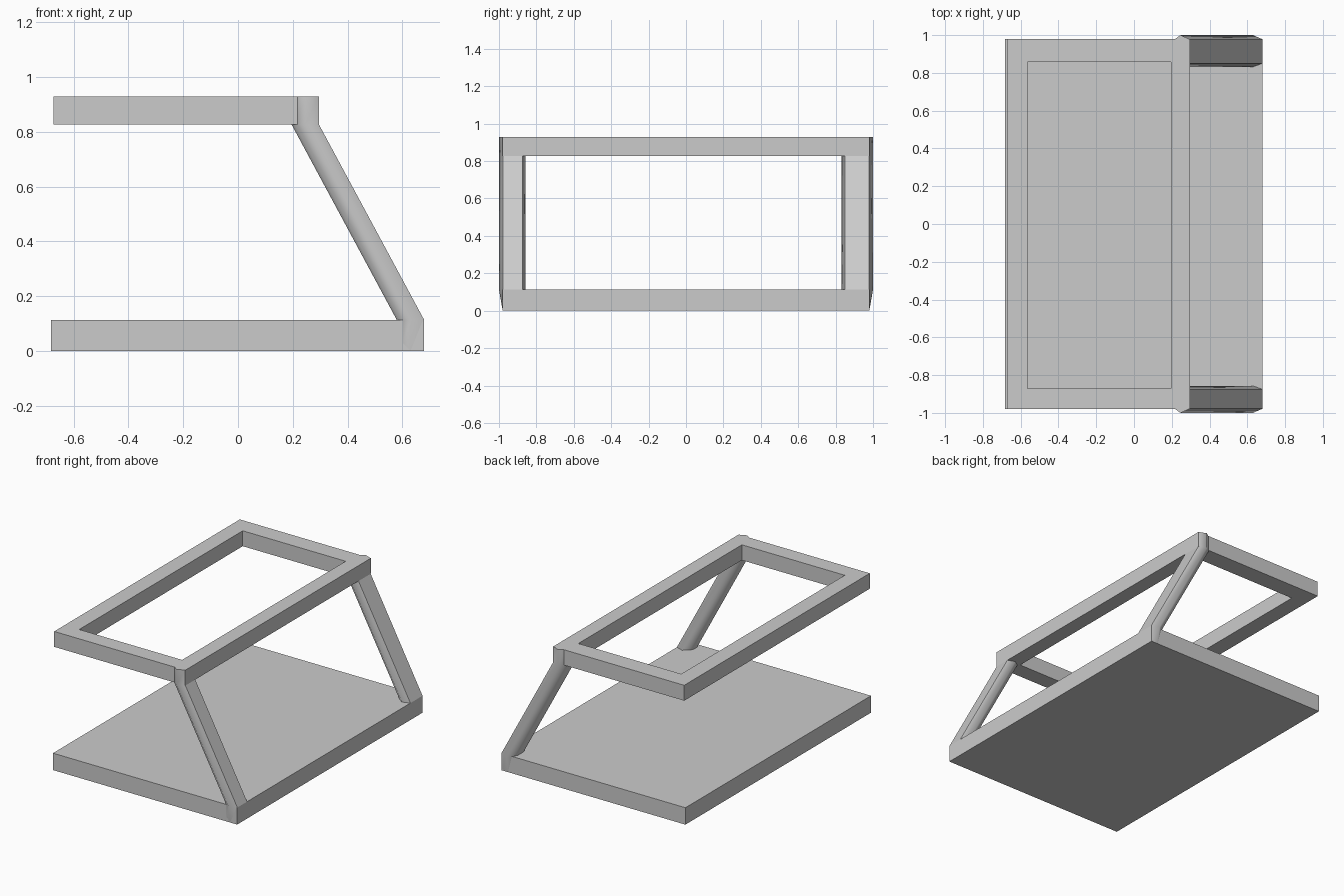
import bpy, math

if "Cube" in bpy.data.objects:
    bpy.data.objects.remove(bpy.data.objects["Cube"])

BASE_TOP, RAIL_BOTTOM, RAIL_TOP = 0.113, 0.826, 0.929


def make_object(name, verts, faces):
    mesh = bpy.data.meshes.new(name)
    mesh.from_pydata(verts, [], faces)
    mesh.update()
    obj = bpy.data.objects.new(name, mesh)
    bpy.context.collection.objects.link(obj)
    return obj


def rect(x0, x1, y0, y1, z):
    return [(x0, y0, z), (x1, y0, z), (x1, y1, z), (x0, y1, z)]


# base slab
make_object("base_plate",
            rect(-0.682, 0.68, -0.98, 0.98, 0) + rect(-0.682, 0.68, -0.98, 0.98, BASE_TOP),
            [(3, 2, 1, 0), (4, 5, 6, 7)] +
            [(i, (i + 1) % 4, 4 + (i + 1) % 4, 4 + i) for i in range(4)])

# open rectangular top frame: outer and inner loops at two heights
outer = (-0.673, 0.296, -0.98, 0.98)
inner = (-0.565, 0.196, -0.87, 0.857)
verts = []
for z in (RAIL_BOTTOM, RAIL_TOP):
    verts += rect(*outer, z) + rect(*inner, z)
faces = []
for i in range(4):
    j = (i + 1) % 4
    faces += [(i, j, 8 + j, 8 + i),              # outside wall
              (4 + j, 4 + i, 12 + i, 12 + j),    # inside wall
              (8 + i, 8 + j, 12 + j, 12 + i),    # top
              (j, i, 4 + i, 4 + j)]              # bottom
make_object("top_frame", verts, faces)


# slanted leg: flat front, rounded back, upright where it meets base and frame
def leg(name, side, y_in, y_out):
    profile = [(0.0, y_in + 0.018), (0.0, y_out - 0.022),
               (-0.05, y_out), (-0.088, y_out - 0.027), (-0.1, y_out - 0.055),
               (-0.1, y_in + 0.055), (-0.088, y_in + 0.027), (-0.05, y_in)]
    n = len(profile)
    verts = []
    for x, z in ((0.68, 0), (0.68, BASE_TOP), (0.296, RAIL_BOTTOM), (0.296, RAIL_TOP)):
        limit = 0.98 if z == 0 else 1.0
        verts += [(x + px, side * min(py, limit), z) for px, py in profile]
    faces = [tuple(range(n))[::-1], tuple(range(3 * n, 4 * n))]
    for k in range(3):
        for i in range(n):
            j = (i + 1) % n
            faces.append((k * n + i, k * n + j, (k + 1) * n + j, (k + 1) * n + i))
    if side < 0:
        faces = [f[::-1] for f in faces]
    obj = make_object(name, verts, faces)
    bpy.ops.object.select_all(action='DESELECT')
    obj.select_set(True)
    bpy.context.view_layer.objects.active = obj
    bpy.ops.object.shade_smooth_by_angle(angle=math.radians(60))
    # keep the front strip flat
    for k in range(3):
        obj.data.polygons[2 + k * n].use_smooth = False


leg("left_leg", -1, 0.857, 1.0)
leg("right_leg", 1, 0.832, 1.0)
